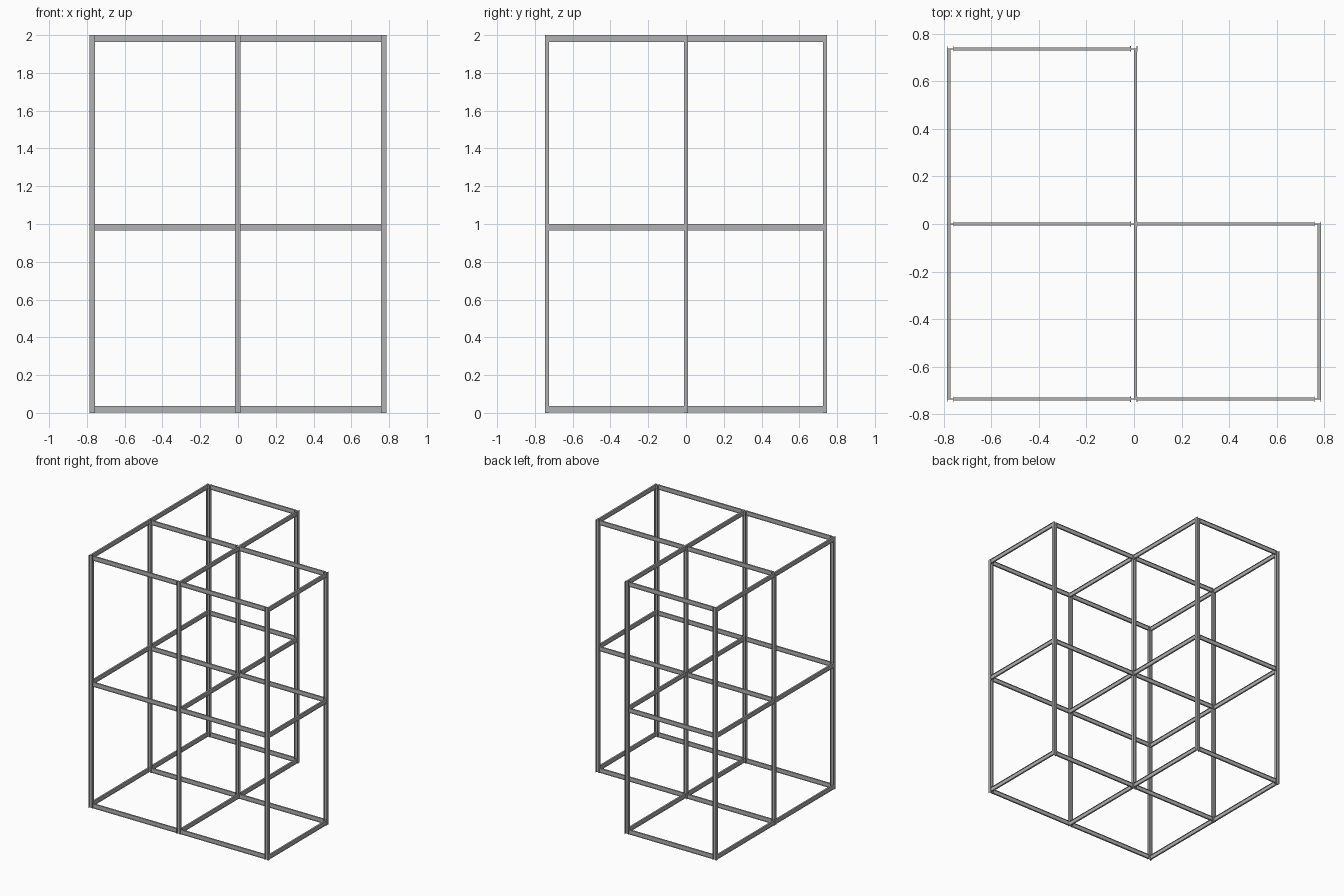
import bpy, bmesh
from mathutils import Vector

cube = bpy.data.objects.get("Cube")
if cube:
    bpy.data.objects.remove(cube, do_unlink=True)

steel = bpy.data.materials.new("grey steel")
steel.use_nodes = True
GREY = (0.45, 0.45, 0.45, 1)
steel.diffuse_color = GREY
steel.node_tree.nodes["Principled BSDF"].inputs["Base Color"].default_value = GREY

X, Y, Z = Vector((1, 0, 0)), Vector((0, 1, 0)), Vector((0, 0, 1))


def i_section(name, start, end, depth_axis, depth, width, flange, web):
    """Extrude an I profile from start to end, with its web along depth_axis."""
    start, end = Vector(start), Vector(end)
    side = (end - start).normalized().cross(depth_axis)
    d, w, t = depth / 2, width / 2, web / 2
    inner = d - flange
    half = [(w, -d), (w, -inner), (t, -inner), (t, inner), (w, inner), (w, d)]
    profile = half + [(-a, -b) for a, b in half]
    bm = bmesh.new()
    face = bm.faces.new([bm.verts.new(start + side * a + depth_axis * b) for a, b in profile])
    grown = bmesh.ops.extrude_face_region(bm, geom=[face], use_keep_orig=True)
    tips = [v for v in grown["geom"] if isinstance(v, bmesh.types.BMVert)]
    bmesh.ops.translate(bm, verts=tips, vec=end - start)
    bmesh.ops.recalc_face_normals(bm, faces=bm.faces)
    mesh = bpy.data.meshes.new(name)
    bm.to_mesh(mesh)
    bm.free()
    mesh.materials.append(steel)
    bpy.context.collection.objects.link(bpy.data.objects.new(name, mesh))


# Column grid of the L-shaped plan
cols = {"right": -0.771, "middle": -0.001, "left": 0.771}
rows = {"front": -0.736, "centre": 0.0, "back": 0.736}
levels = {"floor": 0.02, "middle": 0.983, "top": 1.982}
POST_DEPTH, POST_WIDTH = 0.030, 0.023
BEAM = dict(depth=0.035, width=0.013, flange=0.003, web=0.003)

# Upright posts, with no post at the open back left corner
for cn, x in cols.items():
    for rn, y in rows.items():
        if (cn, rn) != ("left", "back"):
            i_section(f"post_{rn}_{cn}", (x, y, 0), (x, y, 2), X,
                      POST_DEPTH, POST_WIDTH, 0.0025, 0.003)

# Sideways beams between post flanges
gap = POST_DEPTH / 2
for ln, z in levels.items():
    for rn, y in rows.items():
        for a, b in (("right", "middle"), ("middle", "left")):
            if b == "left" and rn == "back":
                continue
            i_section(f"cross_beam_{ln}_{rn}_{b}", (cols[a] + gap, y, z),
                      (cols[b] - gap, y, z), Z, **BEAM)

# Front-to-back beams, set towards the outer post flanges
offset = {"right": -0.008, "middle": 0.007, "left": 0.008}
for ln, z in levels.items():
    for cn, x in cols.items():
        for a, b in (("front", "centre"), ("centre", "back")):
            if cn == "left" and b == "back":
                continue
            i_section(f"long_beam_{ln}_{cn}_{b}", (x + offset[cn], rows[a], z),
                      (x + offset[cn], rows[b], z), Z, **BEAM)
